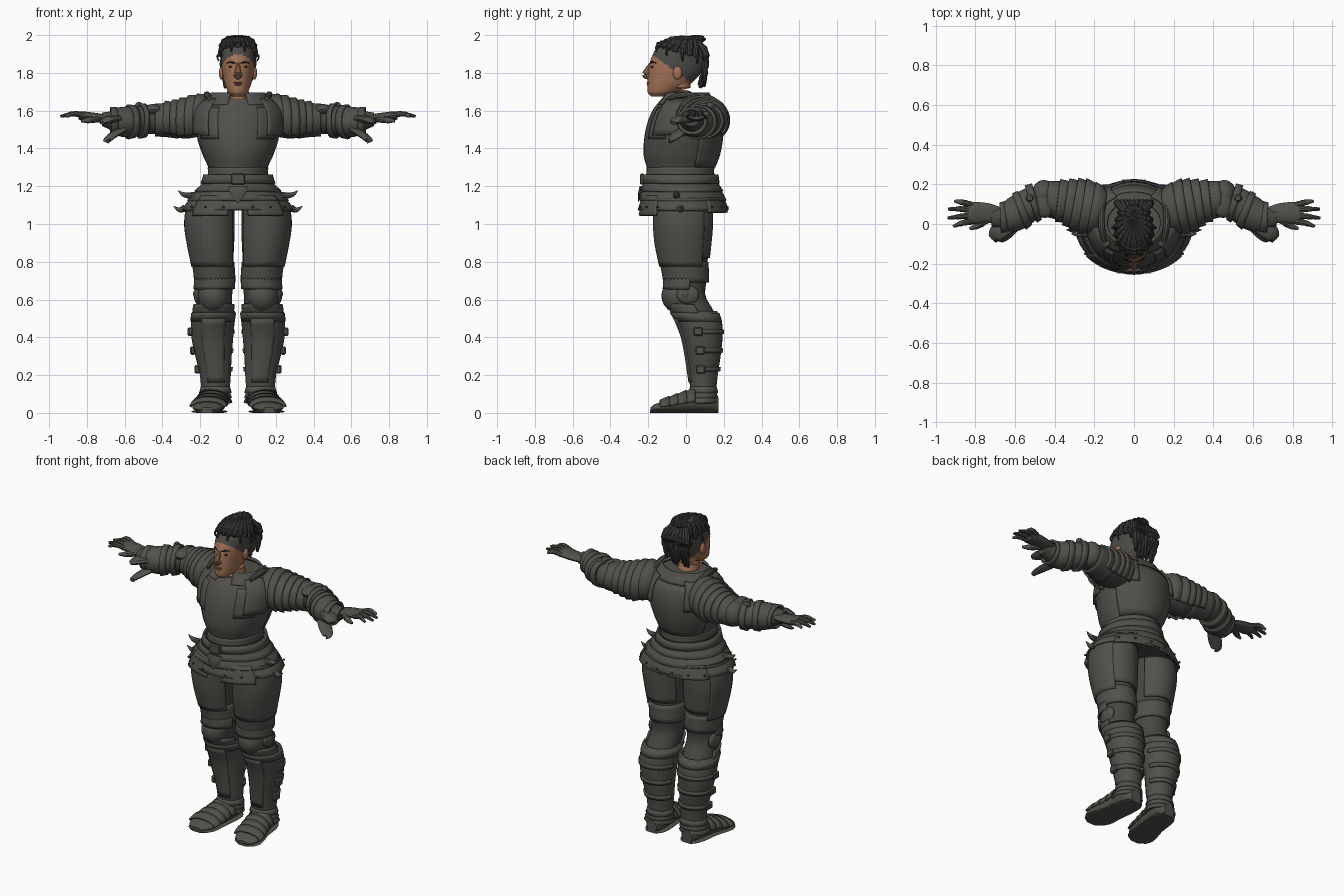
import bpy, bmesh, math, random
from mathutils import Vector, Matrix

random.seed(4)
if "Cube" in bpy.data.objects:
    bpy.data.objects.remove(bpy.data.objects["Cube"])


def material(name, rgb):
    m = bpy.data.materials.new(name)
    m.use_nodes = True
    m.diffuse_color = (*rgb, 1)
    m.node_tree.nodes["Principled BSDF"].inputs["Base Color"].default_value = (*rgb, 1)
    return m


STEEL = material("dark_steel", (.085, .08, .071))
JOINT = material("joint_mail", (.066, .062, .056))
SKIN = material("skin", (.36, .17, .095))
HAIR = material("braided_hair", (.042, .04, .038))
SHAVED = material("shaved_hair", (.075, .072, .066))
EYE = material("eyes_and_brows", (.03, .02, .015))
LIPS = material("lips", (.26, .09, .06))
made = []


def finish(name, bm, mat, mirror=False, thick=0, fix=True):
    if fix:
        bmesh.ops.recalc_face_normals(bm, faces=bm.faces)
    me = bpy.data.meshes.new(name)
    bm.to_mesh(me)
    bm.free()
    me.materials.append(mat)
    ob = bpy.data.objects.new(name, me)
    bpy.context.collection.objects.link(ob)
    if thick:
        mod = ob.modifiers.new("plate_thickness", 'SOLIDIFY')
        mod.thickness, mod.offset = thick, -1
    if mirror:
        ob.modifiers.new("other_side", 'MIRROR')
    made.append(ob)
    return ob


def spline(pts, i, u):
    p = [pts[min(max(k, 0), len(pts) - 1)] for k in (i - 1, i, i + 1, i + 2)]
    return [b + .5 * u * (c - a + u * (2*a - 5*b + 4*c - d + u * (3*(b - c) + d - a)))
            for a, b, c, d in zip(*p)]


def station(prof, t):
    i = max([k for k in range(len(prof) - 1) if prof[k][0] <= t], default=0)
    u = (t - prof[i][0]) / (prof[i + 1][0] - prof[i][0])
    return [t] + spline(prof, i, u)[1:]


def surface(prof, axis, t, deg, off=0, ridge=0):
    """Point on a body profile: station (key, centre 1, centre 2, radius 1, radius 2)."""
    _, c1, c2, r1, r2 = station(prof, t)
    c, s = math.cos(math.radians(deg)), math.sin(math.radians(deg))
    a, b = (r1 + off) * c, (r2 + off) * s * (1 + ridge * max(0, abs(s) - .88) * 8)
    if axis == 'z':
        return Vector((c1 + a, c2 + b, t))
    if axis == 'y':
        return Vector((c1 + a, t, max(0, c2 + b)))
    yaw = math.atan((station(prof, t + .01)[1] - station(prof, t - .01)[1]) / .02) * .7
    return Vector((t - a * math.sin(yaw), c1 + a * math.cos(yaw), c2 + b))


def skin_rings(bm, rings, closed, cap):
    vs = [[bm.verts.new(p) for p in r] for r in rings]
    n = len(vs[0])
    for lo, hi in zip(vs, vs[1:]):
        for i in range(n if closed else n - 1):
            k = (i + 1) % n
            bm.faces.new((lo[i], lo[k], hi[k], hi[i]))
    if cap:
        bm.faces.new(vs[0])
        bm.faces.new(vs[-1])


def shell(name, prof, axis, t0, t1, o0=0, o1=0, mat=STEEL, arc=None, rows=6, n=36,
          solid=False, mirror=False, ridge=0, thick=.012):
    """Plate that follows a profile from t0 to t1, standing off it by o0 to o1."""
    a0, a1 = arc or (0, 360)
    degs = [a0 + (a1 - a0) * i / (n - (1 if arc else 0)) for i in range(n)]
    rings = []
    for j in range(rows + 1):
        f = j / rows
        rings.append([surface(prof, axis, t0 + (t1 - t0) * f, d, o0 + (o1 - o0) * f, ridge)
                      for d in degs])
    bm = bmesh.new()
    skin_rings(bm, rings, not arc, solid)
    return finish(name, bm, mat, mirror, 0 if solid else thick, solid)


def tube(name, pts, mat, mirror=False, flat=1, lumps=0, steps=4, n=10):
    """Round or flattened tube through (x, y, z, radius) points."""
    q = [spline(pts, i, j / steps) for i in range(len(pts) - 1) for j in range(steps)] + [list(pts[-1])]
    rings = []
    for i, p in enumerate(q):
        d = Vector(q[min(i + 1, len(q) - 1)][:3]) - Vector(q[max(i - 1, 0)][:3])
        side = d.cross(Vector((0, 0, 1)))
        side = side.normalized() if side.length > 1e-4 else Vector((1, 0, 0))
        up = side.cross(d).normalized()
        r = max(p[3], .001) * (1 + lumps * (i % 2))
        rings.append([Vector(p[:3]) + side * r * math.cos(math.tau*k/n) + up * r * flat * math.sin(math.tau*k/n)
                      for k in range(n)])
    bm = bmesh.new()
    skin_rings(bm, rings, True, True)
    return finish(name, bm, mat, mirror)


def ball(name, pos, size, mat, mirror=False, segs=20):
    bm = bmesh.new()
    bmesh.ops.create_uvsphere(bm, u_segments=segs, v_segments=segs // 2, radius=1,
                              matrix=Matrix.Translation(pos) @ Matrix.Diagonal((*size, 1)))
    return finish(name, bm, mat, mirror)


def block(name, pos, size, mat, mirror=False):
    bm = bmesh.new()
    bmesh.ops.create_cube(bm, size=1, matrix=Matrix.Translation(pos) @ Matrix.Diagonal((*size, 1)))
    bmesh.ops.bevel(bm, geom=bm.edges[:], offset=min(size) * .25, segments=1, affect='EDGES')
    return finish(name, bm, mat, mirror)


# Body profiles
TORSO = [(1.2, 0, -.03, .15, .17), (1.28, 0, -.03, .15, .17), (1.36, 0, -.025, .185, .195),
         (1.45, 0, -.015, .215, .203), (1.54, 0, -.005, .225, .195), (1.61, 0, 0, .215, .17),
         (1.66, 0, .005, .17, .135), (1.69, 0, .005, .14, .115)]
HIPS = [(1.04, 0, -.015, .292, .222), (1.1, 0, -.015, .272, .212), (1.16, 0, -.02, .23, .2),
        (1.22, 0, -.028, .18, .183), (1.3, 0, -.03, .155, .172)]
LEG = [(.05, .125, .085, .083, .075), (.1, .12, .092, .074, .066), (.2, .12, .09, .078, .074),
       (.3, .13, .09, .09, .087), (.4, .136, .085, .102, .1), (.48, .134, .068, .105, .112),
       (.55, .128, .035, .1, .112), (.62, .125, 0, .1, .108), (.7, .123, 0, .103, .115),
       (.8, .132, -.01, .113, .13), (.9, .14, -.015, .126, .146), (1, .146, -.015, .134, .155),
       (1.15, .14, -.015, .128, .155)]
ARM = [(.14, .05, 1.565, .09, .105), (.2, .075, 1.565, .115, .11), (.28, .095, 1.55, .12, .105),
       (.36, .115, 1.55, .098, .09), (.45, .125, 1.55, .085, .08), (.52, .1, 1.545, .08, .075),
       (.6, .052, 1.54, .078, .072), (.66, .032, 1.545, .064, .058), (.73, .03, 1.555, .045, .038)]
HEAD = [(1.675, 0, -.14, .03, .045), (1.695, 0, -.125, .052, .078), (1.74, 0, -.09, .07, .114),
        (1.8, 0, -.06, .083, .14), (1.86, 0, -.045, .09, .145), (1.92, 0, -.035, .088, .13),
        (1.955, 0, -.03, .068, .1), (1.98, 0, -.03, .02, .03)]

# Cuirass, collar and neck
shell("cuirass", TORSO, 'z', 1.22, 1.665, rows=16, solid=True, ridge=.02)
shell("collar", TORSO, 'z', 1.635, 1.695, .008, .006, arc=(-74, 254))
shell("breast_edge", TORSO, 'z', 1.45, 1.62, .008, .006, arc=(-62, -28), n=10, mirror=True)
shell("back_plate", TORSO, 'z', 1.3, 1.63, .01, .006, arc=(25, 155), rows=10)
shell("waist_plate", TORSO, 'z', 1.255, 1.3, .014, .005, rows=3)
tube("neck", [(0, -.02, 1.62, .07), (0, -.035, 1.7, .058), (0, -.03, 1.78, .06)], SKIN, n=20)
ball("throat", (0, -.09, 1.658), (.05, .035, .02), SKIN)

# Belt, skirt lames and tassets
shell("belt", HIPS, 'z', 1.215, 1.262, .016, .02, rows=2, ridge=.03)
for i, (lo, hi) in enumerate([(1.175, 1.235), (1.125, 1.185), (1.075, 1.14)]):
    shell(f"skirt_lame_{i + 1}", HIPS, 'z', lo, hi, .014, .003, rows=3, n=48, ridge=.05)
shell("front_tasset", HIPS, 'z', 1.045, 1.15, .018, .012, arc=(-80, -38), n=12, mirror=True)
shell("rear_tasset", HIPS, 'z', 1.062, 1.14, .018, .012, arc=(35, 86), n=12, mirror=True)
shell("pelvis", HIPS, 'z', 1.09, 1.25, -.02, -.015, JOINT, solid=True)
block("buckle", (0, -.232, 1.238), (.075, .025, .058), STEEL)
tube("fauld_point", [(0, -.236, 1.2, .05), (0, -.246, 1.16, .04), (0, -.252, 1.115, .004)], STEEL, flat=.2)
tube("upper_spike", [(.23, -.05, 1.15, .02), (.285, -.05, 1.155, .014), (.318, -.05, 1.178, .001)], STEEL, True)
tube("lower_spike", [(.28, -.03, 1.085, .02), (.31, -.03, 1.075, .014), (.342, -.03, 1.095, .001)], STEEL, True)
for i, deg in enumerate((-75, -55, -35, 40, 60, 80)):
    ball(f"skirt_rivet_{i}", surface(HIPS, 'z', 1.09, deg, .023), (.007,) * 3, STEEL, True, 8)

# Legs
shell("leg", LEG, 'z', .06, 1.14, -.006, -.006, JOINT, rows=34, solid=True, mirror=True)
shell("thigh_plate", LEG, 'z', .775, 1.1, .008, .004, arc=(-150, 45), rows=12, mirror=True)
shell("rear_thigh_plate", LEG, 'z', .82, 1.08, .005, .003, arc=(35, 150), rows=10, mirror=True)
shell("lower_thigh_band", LEG, 'z', .69, .8, .008, .0, rows=4, mirror=True)
shell("knee_upper_lame", LEG, 'z', .655, .715, .012, .006, arc=(-165, 10), rows=3, mirror=True)
shell("knee_lower_lame", LEG, 'z', .525, .575, .012, .012, arc=(-165, 10), rows=3, mirror=True)
ball("knee_cop", (.13, -.04, .62), (.082, .09, .092), STEEL, True, 28)
ball("knee_wing", (.212, .01, .625), (.022, .06, .05), STEEL, True)
ball("knee_boss", (.226, .0, .63), (.012, .022, .022), STEEL, True, 12)
shell("greave", LEG, 'z', .12, .54, .002, .012, rows=16, mirror=True)
shell("greave_top_rim", LEG, 'z', .485, .53, .012, .018, rows=2, mirror=True)
shell("shin_ridge", LEG, 'z', .16, .5, .008, .014, arc=(-125, -60), rows=10, n=10, mirror=True)
for i, z in enumerate((.43, .33, .23)):
    shell(f"calf_strap_{i + 1}", LEG, 'z', z - .012, z + .012, .015, .015, arc=(-20, 170), rows=1, mirror=True)
    block(f"calf_buckle_{i + 1}", surface(LEG, 'z', z, -8, .014), (.028, .05, .045), STEEL, True)
for i in range(3):
    shell(f"ankle_lame_{i + 1}", LEG, 'z', .055 + .026 * i, .09 + .026 * i, .013, .002, rows=2, mirror=True)

# Feet
FOOT = [(-.19, .165, .02, .03, .008), (-.175, .165, .025, .06, .018), (-.13, .16, .03, .082, .028),
        (-.06, .15, .04, .078, .04), (0, .138, .05, .072, .052), (.08, .13, .06, .07, .06),
        (.14, .125, .05, .06, .05), (.172, .125, .04, .035, .04)]
shell("sabaton", FOOT, 'y', -.188, .172, rows=18, solid=True, mirror=True)
for i in range(4):
    y = -.135 + .045 * i
    shell(f"sabaton_lame_{i + 1}", FOOT, 'y', y, y + .05, .002, .008, arc=(0, 180), rows=2, n=16, mirror=True)
SOLE = [(y, x, .007, r + .006, .009) for y, x, z, r, h in FOOT]
shell("sole", SOLE, 'y', -.19, .172, rows=18, solid=True, mirror=True)

# Arms and pauldrons
shell("arm", ARM, 'x', .14, .72, -.008, -.004, JOINT, rows=26, solid=True, mirror=True)
for i, (a, b, o) in enumerate([(.15, .215, .012), (.2, .262, .016), (.25, .305, .014), (.295, .345, .012),
                               (.335, .385, .01)]):
    shell(f"pauldron_lame_{i + 1}", ARM, 'x', a, b, o - .008, o + .006, arc=(-45, 225), rows=3, mirror=True)
shell("upper_arm_plate", ARM, 'x', .32, .44, .0, .006, rows=6, mirror=True)
shell("pauldron_front", TORSO, 'z', 1.47, 1.665, .02, .014, arc=(-48, -8), rows=6, n=10, mirror=True)
shell("pauldron_rear", TORSO, 'z', 1.49, 1.66, .03, .02, arc=(5, 62), rows=6, n=12, mirror=True)
tube("shoulder_crest", [(.15, -.09, 1.665, .012), (.165, 0, 1.685, .018), (.16, .1, 1.665, .012)], STEEL, True)
ball("elbow_cop", (.455, .15, 1.555), (.062, .072, .078), STEEL, True, 24)
ball("elbow_wing", (.45, .1, 1.605), (.05, .07, .03), STEEL, True)
ball("elbow_stud", (.525, .13, 1.625), (.022, .022, .022), STEEL, True, 10)
shell("forearm_plate", ARM, 'x', .49, .67, .004, .012, rows=9, mirror=True)
for i, x in enumerate((.49, .55, .645)):
    shell(f"forearm_band_{i + 1}", ARM, 'x', x, x + .03, .013, .019, rows=2, mirror=True)
tube("cuff_flap", [(.61, -.01, 1.5, .035), (.655, -.045, 1.475, .04), (.69, -.075, 1.445, .028),
                   (.685, -.085, 1.428, .004)], STEEL, True, flat=.4)
tube("cuff_wing", [(.63, -.01, 1.56, .04), (.69, -.045, 1.55, .045), (.72, -.07, 1.535, .02)], STEEL, True, flat=.45)

# Gauntlets
tube("gauntlet_palm", [(.66, .035, 1.555, .04), (.74, .055, 1.565, .05), (.82, .055, 1.572, .056),
                       (.845, .055, 1.572, .045)], STEEL, True, flat=.42, n=16)
for i, (y, tx, ty) in enumerate([(.095, .905, .115), (.068, .938, .075), (.04, .94, .03), (.014, .912, -.012)]):
    tube(f"finger_{i + 1}", [(.815, y, 1.572, .015), (.865, (y + ty) / 2 + .004, 1.584, .014),
                            (tx, ty, 1.57, .007)], STEEL, True, lumps=.12)
tube("thumb", [(.735, .03, 1.56, .02), (.785, -.005, 1.55, .017), (.83, -.025, 1.545, .007)], STEEL, True, lumps=.1)

# Head with shaved sides coloured by a sloping hairline
head = shell("head", HEAD, 'z', 1.676, 1.979, mat=SKIN, rows=44, n=64, solid=True)
head.data.materials.append(SHAVED)
for f in head.data.polygons:
    f.material_index = int(f.center.z > 1.9 - (f.center.y + .18) * .75 and f.center.z > 1.755)
tube("nose", [(0, -.186, 1.85, .009), (0, -.203, 1.82, .014), (0, -.215, 1.79, .019), (0, -.195, 1.775, .012)], SKIN)
ball("nostril", (.014, -.198, 1.785), (.01, .014, .009), SKIN, True, 12)
ball("ear", (.087, -.045, 1.8), (.014, .024, .036), SKIN, True)
ball("eye", (.035, -.177, 1.832), (.015, .009, .006), EYE, True, 12)
tube("brow", [(.014, -.188, 1.85, .004), (.036, -.18, 1.857, .005), (.06, -.156, 1.852, .002)], EYE, True)
ball("upper_lip", (0, -.198, 1.748), (.024, .01, .005), LIPS)
ball("lower_lip", (0, -.197, 1.738), (.02, .011, .006), LIPS)
ball("chin", (0, -.178, 1.698), (.028, .022, .018), SKIN)

# Braids gathered over the crown, bun and hanging locks
for i in range(17):
    a = math.radians(-90 + (i - 8) * 19)
    x, y = math.cos(a), math.sin(a)
    low = 1.9 + .045 * max(0, -y) - .025 * max(0, y)
    tube(f"braid_{i + 1}", [(.092 * x, -.03 + .125 * y, low, .013), (.078 * x, -.018 + .098 * y, 1.955, .017),
                           (.045 * x, .005 + .06 * y, 1.978, .016), (0, .05, 1.97, .014)], HAIR, lumps=.25, n=8)
    if i % 2:
        tube(f"loose_curl_{i}", [(.095 * x, -.03 + .125 * y, low + .01, .008), (.11 * x, -.03 + .135 * y, low - .015, .007),
                                (.1 * x, -.03 + .13 * y, low - .035, .003)], HAIR, n=6)
for i in range(9):
    a = math.tau * i / 9
    p = Vector((.045 * math.cos(a), .055 + .04 * math.sin(a), 1.968))
    tube(f"bun_coil_{i + 1}", [(*p, .014), (p.x * .6, p.y * .6 + .022, 1.985, .014), (-p.x * .4, .05, 1.976, .012)],
         HAIR, lumps=.2, n=8)
for i in range(9):
    x = (i - 4) * .017
    tube(f"hanging_braid_{i + 1}", [(x * .6, .06, 1.965, .015), (x * 1.2, .103, 1.91, .016), (x * 1.1, .1, 1.82, .015),
                                   (x, .085 + random.uniform(-.02, .02), 1.715 + random.uniform(0, .05), .007)],
         HAIR, lumps=.25, n=8)

# Smooth shading with sharp edges kept
bpy.ops.object.select_all(action='DESELECT')
for ob in made:
    ob.select_set(True)
bpy.context.view_layer.objects.active = made[0]
bpy.ops.object.shade_smooth_by_angle(angle=math.radians(35))
